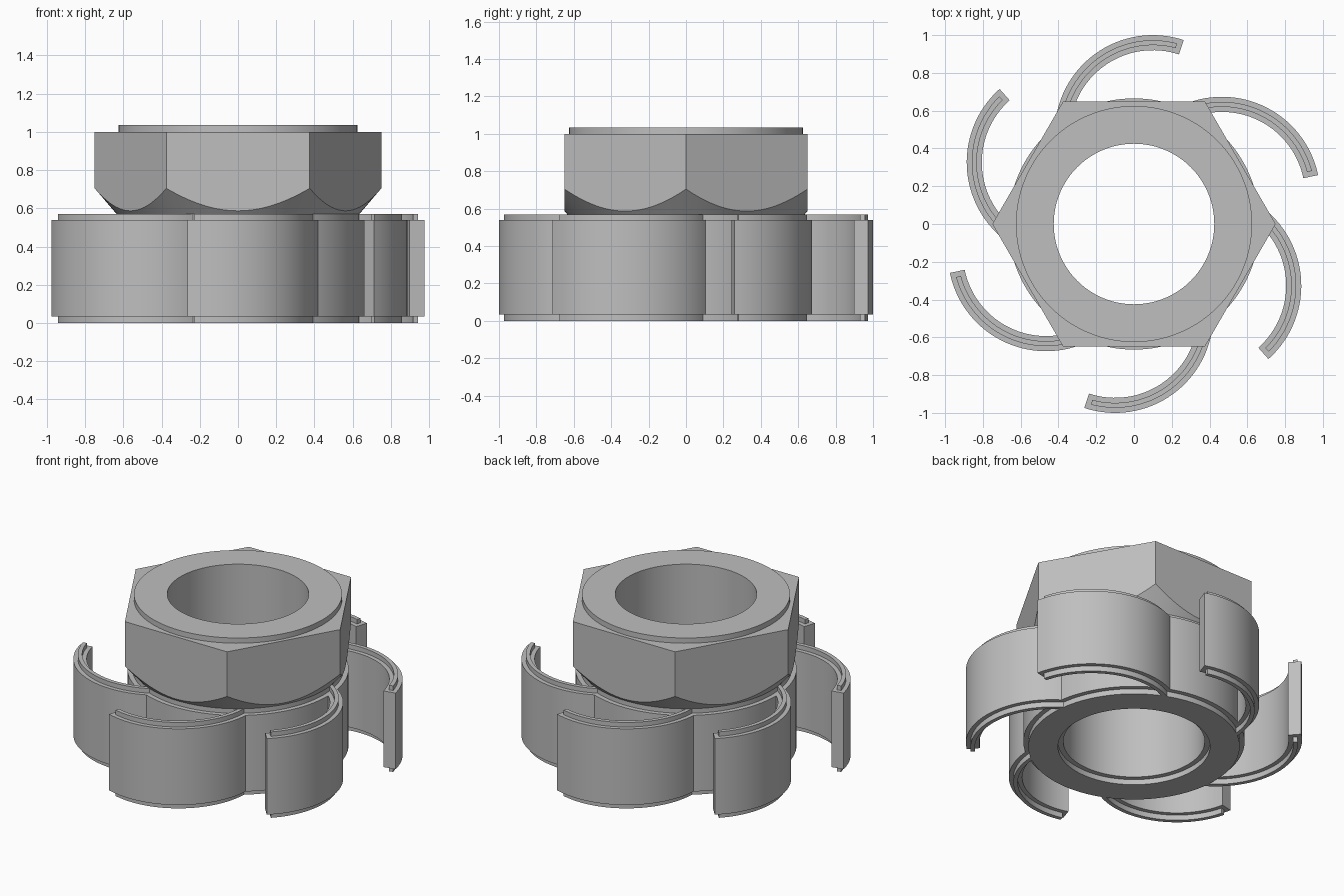
import bpy, bmesh, math

if "Cube" in bpy.data.objects:
    bpy.data.objects.remove(bpy.data.objects["Cube"])

SEG = 128
grey = bpy.data.materials.new("metal grey")
grey.diffuse_color = (0.52, 0.52, 0.52, 1)
grey.use_nodes = True
grey.node_tree.nodes["Principled BSDF"].inputs["Base Color"].default_value = grey.diffuse_color


def make(name, bm):
    """Turn a bmesh into a named object."""
    bmesh.ops.recalc_face_normals(bm, faces=bm.faces[:])
    me = bpy.data.meshes.new(name)
    bm.to_mesh(me)
    bm.free()
    me.materials.append(grey)
    ob = bpy.data.objects.new(name, me)
    bpy.context.collection.objects.link(ob)
    return ob


def select(ob):
    bpy.ops.object.select_all(action='DESELECT')
    ob.select_set(True)
    bpy.context.view_layer.objects.active = ob


def smooth(ob):
    select(ob)
    bpy.ops.object.shade_smooth_by_angle(angle=math.radians(20))


def lathe(name, profile):
    """Revolve a closed (radius, z) profile around the z axis."""
    bm = bmesh.new()
    rings = []
    for i in range(SEG):
        a = 2 * math.pi * i / SEG
        rings.append([bm.verts.new((r * math.cos(a), r * math.sin(a), z)) for r, z in profile])
    n = len(profile)
    for i in range(SEG):
        p, q = rings[i], rings[(i + 1) % SEG]
        for k in range(n):
            m = (k + 1) % n
            bm.faces.new((p[k], q[k], q[m], p[m]))
    return make(name, bm)


def arc_wall(name, centre, r0, r1, a0, a1, z0, z1, turn, steps=32):
    """Curved wall with a rectangular section, turned about the z axis."""
    bm = bmesh.new()
    c, s = math.cos(turn), math.sin(turn)
    rows = []
    for i in range(steps + 1):
        a = math.radians(a0 + (a1 - a0) * i / steps)
        row = []
        for r, z in ((r0, z0), (r1, z0), (r1, z1), (r0, z1)):
            x, y = centre[0] + r * math.cos(a), centre[1] + r * math.sin(a)
            row.append(bm.verts.new((c * x - s * y, s * x + c * y, z)))
        rows.append(row)
    for p, q in zip(rows, rows[1:]):
        for k in range(4):
            m = (k + 1) % 4
            bm.faces.new((p[k], q[k], q[m], p[m]))
    bm.faces.new(rows[0])
    bm.faces.new(rows[-1])
    return make(name, bm)


BORE = 0.425

# hub with a stepped rim at both ends and a counterbore underneath
smooth(lathe("hub", [
    (BORE, 0.035), (0.457, 0.035), (0.457, 0), (0.635, 0), (0.635, 0.035),
    (0.665, 0.035), (0.665, 0.54), (0.635, 0.54), (0.635, 0.57), (BORE, 0.57)]))

# hexagonal nut: coned underside and round top boss, trimmed to six flats
nut = lathe("hex_nut", [
    (BORE, 0.57), (0.635, 0.57), (0.8, 0.763), (0.8, 1.0),
    (0.625, 1.0), (0.625, 1.035), (BORE, 1.035)])
bm = bmesh.new()
base = bm.faces.new([bm.verts.new((0.75 * math.cos(math.pi * i / 3),
                                   0.75 * math.sin(math.pi * i / 3), 0.4)) for i in range(6)])
ext = bmesh.ops.extrude_face_region(bm, geom=[base])
for v in ext["geom"]:
    if isinstance(v, bmesh.types.BMVert):
        v.co.z = 1.2
hexagon = make("hexagon_cutter", bm)
mod = nut.modifiers.new("six flats", 'BOOLEAN')
mod.operation = 'INTERSECT'
mod.solver = 'EXACT'
mod.object = hexagon
select(nut)
bpy.ops.object.modifier_apply(modifier=mod.name)
bpy.data.objects.remove(hexagon)
smooth(nut)

# six curved vanes, each with a narrow sealing rib on top and bottom
CENTRE = (0.1, 0.48)
for i in range(6):
    t = i * math.pi / 3
    smooth(arc_wall(f"vane_{i + 1}", CENTRE, 0.44, 0.52, 71.7, 180, 0.035, 0.54, t))
    smooth(arc_wall(f"top_rib_{i + 1}", CENTRE, 0.467, 0.493, 75, 178, 0.54, 0.57, t))
    smooth(arc_wall(f"bottom_rib_{i + 1}", CENTRE, 0.467, 0.493, 75, 178, 0, 0.035, t))
